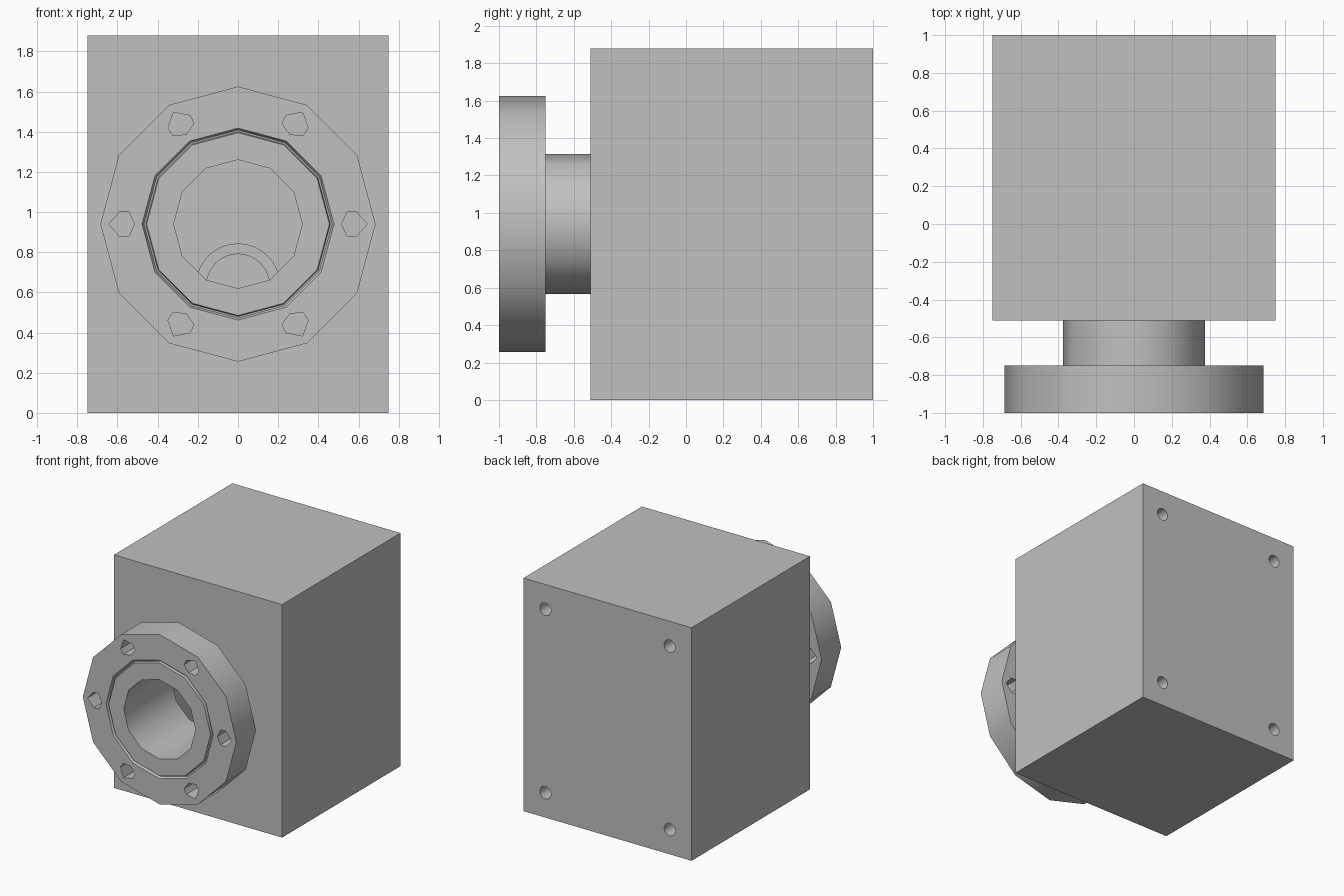
import bpy, bmesh
from math import sin, cos, pi, radians

if "Cube" in bpy.data.objects:
    bpy.data.objects.remove(bpy.data.objects["Cube"], do_unlink=True)

grey = bpy.data.materials.new("plain_grey")
grey.use_nodes = True
grey.diffuse_color = (0.53, 0.53, 0.53, 1)
grey.node_tree.nodes["Principled BSDF"].inputs["Base Color"].default_value = (0.53, 0.53, 0.53, 1)

AXIS_Z = 0.94          # height of the bore axis
W, H = 0.75, 1.88      # half width and height of the housing
T = 0.12               # wall thickness


def finish(name, bm, smooth=False):
    bmesh.ops.recalc_face_normals(bm, faces=bm.faces)
    mesh = bpy.data.meshes.new(name)
    bm.to_mesh(mesh)
    bm.free()
    mesh.materials.append(grey)
    ob = bpy.data.objects.new(name, mesh)
    bpy.context.collection.objects.link(ob)
    if smooth:
        select(ob)
        bpy.ops.object.shade_smooth_by_angle(angle=radians(35))
    return ob


def select(ob):
    bpy.ops.object.select_all(action='DESELECT')
    ob.select_set(True)
    bpy.context.view_layer.objects.active = ob


def box(name, x0, x1, y0, y1, z0, z1):
    bm = bmesh.new()
    bmesh.ops.create_cube(bm, size=1)
    for v in bm.verts:
        v.co = ((x0 + x1) / 2 + v.co.x * (x1 - x0),
                (y0 + y1) / 2 + v.co.y * (y1 - y0),
                (z0 + z1) / 2 + v.co.z * (z1 - z0))
    return finish(name, bm)


def prisms(name, outlines, y0, y1):
    """Extrude several xz outlines along y into one object."""
    bm = bmesh.new()
    for pts in outlines:
        a = [bm.verts.new((x, y0, z)) for x, z in pts]
        b = [bm.verts.new((x, y1, z)) for x, z in pts]
        bm.faces.new(a)
        bm.faces.new(b)
        for i in range(len(a)):
            j = (i + 1) % len(a)
            bm.faces.new((a[i], a[j], b[j], b[i]))
    return finish(name, bm)


def revolve(name, profile, sides, cz):
    """Spin a closed (radius, y) profile about a y-parallel axis."""
    bm = bmesh.new()
    rings = [[bm.verts.new((r * cos(2 * pi * k / sides), y, cz + r * sin(2 * pi * k / sides)))
              for k in range(sides)] for r, y in profile]
    for i, a in enumerate(rings):
        b = rings[(i + 1) % len(rings)]
        for k in range(sides):
            m = (k + 1) % sides
            bm.faces.new((a[k], a[m], b[m], b[k]))
    return finish(name, bm, True)


def circle(cx, cz, r, n):
    return [(cx + r * cos(2 * pi * k / n), cz + r * sin(2 * pi * k / n)) for k in range(n)]


def cut(ob, cutter):
    mod = ob.modifiers.new("cut", 'BOOLEAN')
    mod.operation, mod.solver, mod.object = 'DIFFERENCE', 'EXACT', cutter
    select(ob)
    bpy.ops.object.modifier_apply(modifier=mod.name)
    bpy.data.objects.remove(cutter, do_unlink=True)
    bpy.ops.object.shade_smooth_by_angle(angle=radians(35))


# Front and back plates
front = box("front_plate", -W, W, -0.51, -0.39, 0, H)
cut(front, prisms("bore_cutter", [circle(0, AXIS_Z, 0.32, 12)], -0.6, -0.3))
back = box("back_plate", -W, W, 0.88, 1.0, 0, H)
cut(back, prisms("screw_cutter", [circle(sx * 0.555, z, 0.05, 24)
                                  for sx in (-1, 1) for z in (0.2, H - 0.2)], 0.8, 1.1))

# Four walls of the housing
Y0, Y1 = -0.375, 0.87
box("top_wall", -W, W, Y0, Y1, H - T, H)
box("bottom_wall", -W, W, Y0, Y1, 0, T)
for side, s in (("left", 1), ("right", -1)):
    x0, x1 = sorted((s * W, s * (W - T)))
    box(side + "_wall", x0, x1, Y0, Y1, T, H - T)

# Thin gaskets between the plates and the walls
for name, y0, y1 in (("front_gasket", -0.39, Y0), ("back_gasket", Y1, 0.88)):
    gasket = box(name, -W, W, y0, y1, 0, H)
    cut(gasket, box("gasket_cutter", T - W, W - T, y0 - 0.1, y1 + 0.1, T, H - T))

# Flange and neck with a seal groove
flange = revolve("flange", [
    (0.32, -0.51), (0.32, -1), (0.455, -1), (0.46, -0.98), (0.468, -0.98), (0.478, -1),
    (0.685, -1), (0.685, -0.75), (0.375, -0.75), (0.375, -0.51)], 12, AXIS_Z)

# Six irregular bolt holes around the flange
half = [(0.065, 0), (0.01, 0.063), (-0.035, 0.06), (-0.062, 0)]
shape = half + [(u, -v) for u, v in half[-2:0:-1]]
holes = []
for k in range(6):
    c, s = cos(k * pi / 3), sin(k * pi / 3)
    holes.append([((0.578 + u) * c - v * s, AXIS_Z + (0.578 + u) * s + v * c) for u, v in shape])
cut(flange, prisms("bolt_cutter", holes, -1.1, -0.7))

# Inner sleeve on the back plate
revolve("inner_sleeve", [(0.157, 0.6), (0.21, 0.6), (0.21, 0.88), (0.157, 0.88)], 32, 0.634)
